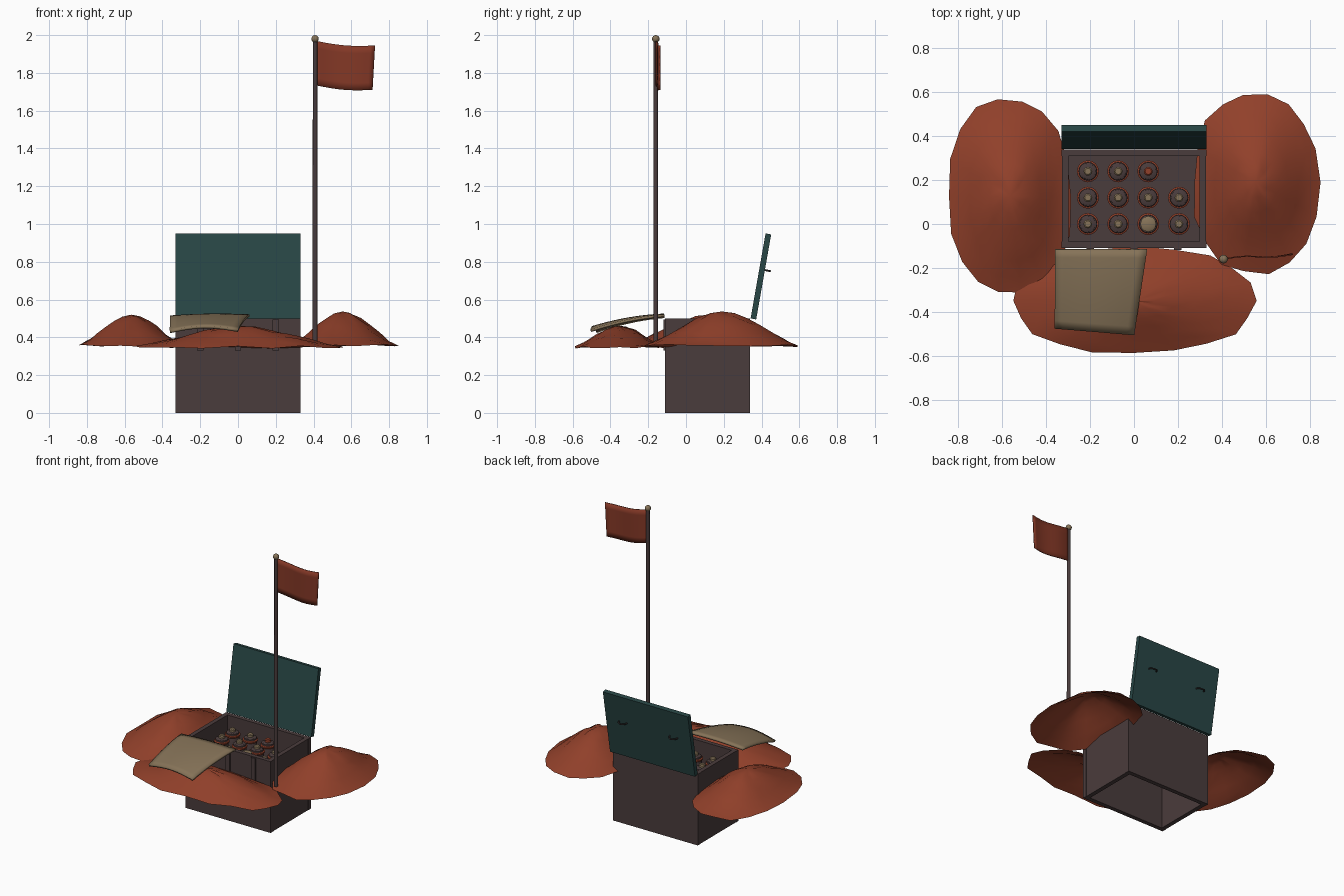
import bpy, bmesh, math, random
from mathutils import Vector, Matrix

if "Cube" in bpy.data.objects:
    bpy.data.objects.remove(bpy.data.objects["Cube"])

random.seed(4)


def mat(name, r, g, b):
    lin = lambda c: ((c / 255 + 0.055) / 1.055) ** 2.4 if c > 10 else c / 255 / 12.92
    m = bpy.data.materials.new(name)
    m.diffuse_color = (lin(r), lin(g), lin(b), 1)
    m.use_nodes = True
    m.node_tree.nodes["Principled BSDF"].inputs["Base Color"].default_value = m.diffuse_color
    return m


RUST = mat("rust_soil", 145, 64, 42)
FLAG = mat("flag_red", 132, 56, 38)
WOOD = mat("dark_wood", 74, 60, 60)
TEAL = mat("dark_teal", 40, 70, 69)
TAN = mat("tan_cloth", 134, 115, 88)
IRON = mat("dark_iron", 50, 45, 46)


def finish(name, bm, material, smooth=None):
    bmesh.ops.recalc_face_normals(bm, faces=bm.faces[:])
    me = bpy.data.meshes.new(name)
    bm.to_mesh(me)
    bm.free()
    me.materials.append(material)
    ob = bpy.data.objects.new(name, me)
    bpy.context.collection.objects.link(ob)
    if smooth:
        bpy.ops.object.select_all(action='DESELECT')
        ob.select_set(True)
        bpy.context.view_layer.objects.active = ob
        bpy.ops.object.shade_smooth_by_angle(angle=math.radians(smooth))
    return ob


def box(name, lo, hi, material):
    bm = bmesh.new()
    lo, hi = Vector(lo), Vector(hi)
    bmesh.ops.create_cube(bm, size=1, matrix=Matrix.Translation((lo + hi) / 2) @ Matrix.Diagonal((*(hi - lo), 1)))
    return finish(name, bm, material)


def lathe(name, profile, loc, material, n=16):
    """Spin (radius, height) points about a vertical axis."""
    bm = bmesh.new()
    rings = [[bm.verts.new((loc[0] + r * math.cos(2 * math.pi * i / n),
                            loc[1] + r * math.sin(2 * math.pi * i / n), loc[2] + z))
              for i in range(n)] for r, z in profile]
    for a, b in zip(rings, rings[1:]):
        for i in range(n):
            bm.faces.new((a[i], a[(i + 1) % n], b[(i + 1) % n], b[i]))
    bm.faces.new(rings[0])
    bm.faces.new(rings[-1])
    return finish(name, bm, material, 40)


def sheet(name, fn, nu, nv, thickness, material):
    """Thin curved sheet from a function of u and v."""
    bm = bmesh.new()
    g = [[bm.verts.new(fn(i / nu, j / nv)) for j in range(nv + 1)] for i in range(nu + 1)]
    for i in range(nu):
        for j in range(nv):
            bm.faces.new((g[i][j], g[i + 1][j], g[i + 1][j + 1], g[i][j + 1]))
    ob = finish(name, bm, material, 40)
    s = ob.modifiers.new("thickness", 'SOLIDIFY')
    s.thickness, s.offset = thickness, 0
    return ob


def mound(name, cx, cy, rx, ry, base, h, n=18, rings=6):
    """Open shell of heaped soil with an uneven rim."""
    bm = bmesh.new()
    top = bm.verts.new((cx, cy, base + h))
    wob = [random.uniform(0.96, 1.03) for _ in range(n)]
    prev = None
    for k in range(1, rings + 1):
        t = k / rings
        ring = []
        for i in range(n):
            a = 2 * math.pi * i / n
            c, s = math.cos(a), math.sin(a)
            r = t * (1 + (wob[i] - 1) * t)
            z = base + h * (0.55 * (1 - t) + 0.45 * (0.5 + 0.5 * math.cos(math.pi * t)) + 0.3 * t * (1 - t))
            z += random.uniform(-0.007, 0.007)
            ring.append(bm.verts.new((cx + rx * r * math.copysign(abs(c) ** 0.92, c),
                                      cy + ry * r * math.copysign(abs(s) ** 0.92, s), z)))
        for i in range(n):
            j = (i + 1) % n
            if prev:
                bm.faces.new((prev[i], ring[i], ring[j], prev[j]))
            else:
                bm.faces.new((top, ring[i], ring[j]))
        prev = ring
    return finish(name, bm, RUST, 60)


# Crate: long walls run full width, side panels sit between them
box("crate_front_wall", (-.33, -.11, 0), (.33, -.08, .5), WOOD)
box("crate_back_wall", (-.33, .31, 0), (.33, .34, .5), WOOD)
for s, side in ((-1, "left"), (1, "right")):
    x0, x1 = sorted((s * .298, s * .328))
    box(f"crate_{side}_wall", (x0, -.08, 0), (x1, .31, .5), WOOD)
box("crate_tray", (-.3, -.08, .31), (.3, .31, .33), WOOD)

# Front straps
for i, x in enumerate((-.2, 0, .2)):
    box(f"front_strap_{i + 1}", (x - .017, -.119, .33), (x + .017, -.108, .495), WOOD)

# Lid leaning back, with two half-ring handles
tilt = Matrix.Translation((0, .342, .5)) @ Matrix.Rotation(math.radians(-10), 4, 'X')
lid = box("lid", (-.33, 0, 0), (.33, .03, .457), TEAL)
lid.matrix_world = tilt
for s, side in ((-1, "left"), (1, "right")):
    bm = bmesh.new()
    rings = []
    for k in range(11):
        a = math.pi * k / 10
        d = Vector((math.cos(a), math.sin(a), 0))
        rings.append([bm.verts.new(Vector((s * .197, .028, .265)) + d * (.03 + .005 * math.cos(b))
                                   + Vector((0, 0, .005 * math.sin(b))))
                      for b in (2 * math.pi * q / 8 for q in range(8))])
    for p, q in zip(rings, rings[1:]):
        for i in range(8):
            bm.faces.new((p[i], p[(i + 1) % 8], q[(i + 1) % 8], q[i]))
    bm.faces.new(rings[0])
    bm.faces.new(rings[-1])
    finish(f"lid_handle_{side}", bm, IRON, 50).matrix_world = tilt

# Jars in the tray: one place is empty
for i, x in enumerate((-.21, -.072, .065, .205)):
    for j, y in enumerate((0, .12, .24)):
        if (i, j) == (3, 2):
            continue
        tag = f"{i + 1}_{j + 1}"
        lathe("jar_body_" + tag, [(.044, 0), (.044, .09), (.036, .105)], (x, y, .33), WOOD)
        lathe("jar_rim_" + tag, [(.044, 0), (.05, .006), (.05, .014), (.044, .018)], (x, y, .405), RUST)
        lathe("jar_lid_" + tag, [(.041, 0), (.041, .012), (.03, .018)], (x, y, .42), WOOD)
        r = .036 if (i, j) == (2, 0) else .02
        lathe("jar_stopper_" + tag, [(r, 0), (r, .016), (r * .7, .022)], (x, y, .436),
              RUST if (i, j) == (2, 2) else TAN, 12)

# Soil heaped around the crate
mound("soil_left", -.565, .125, .285, .455, .357, .163)
mound("soil_right", .555, .19, .29, .415, .355, .182)
mound("soil_front", 0, -.35, .555, .245, .348, .112, 20)


# Cloth draped over the front heap
def cloth(u, v):
    x = -.36 + u * (.42 - .06 * v)
    y = -.115 - v * (.36 + .03 * u)
    z = .515 - .03 * v - .05 * v * v + .022 * math.sin(math.pi * u) * (.3 + v * .7) - .006 * (1 - u)
    return x, y, z


sheet("draped_cloth", cloth, 10, 10, .014, TAN)

# Flag pole with a ball on top
lathe("flag_pole", [(.013, 0), (.012, 1.61)], (.408, -.16, .37), WOOD, 12)
bm = bmesh.new()
bmesh.ops.create_uvsphere(bm, u_segments=14, v_segments=8, radius=.02,
                          matrix=Matrix.Translation((.408, -.16, 1.98)))
finish("pole_ball", bm, TAN, 60)


# Flag with a gentle wave
def flag(u, v):
    x = .41 + u * (.315 - .013 * v)
    y = -.16 + .022 * u + .006 * math.sin(2 * math.pi * u)
    z = 1.97 - .235 * v - .025 * u - .012 * math.sin(math.pi * u)
    return x, y, z


sheet("flag", flag, 12, 6, .006, FLAG)
